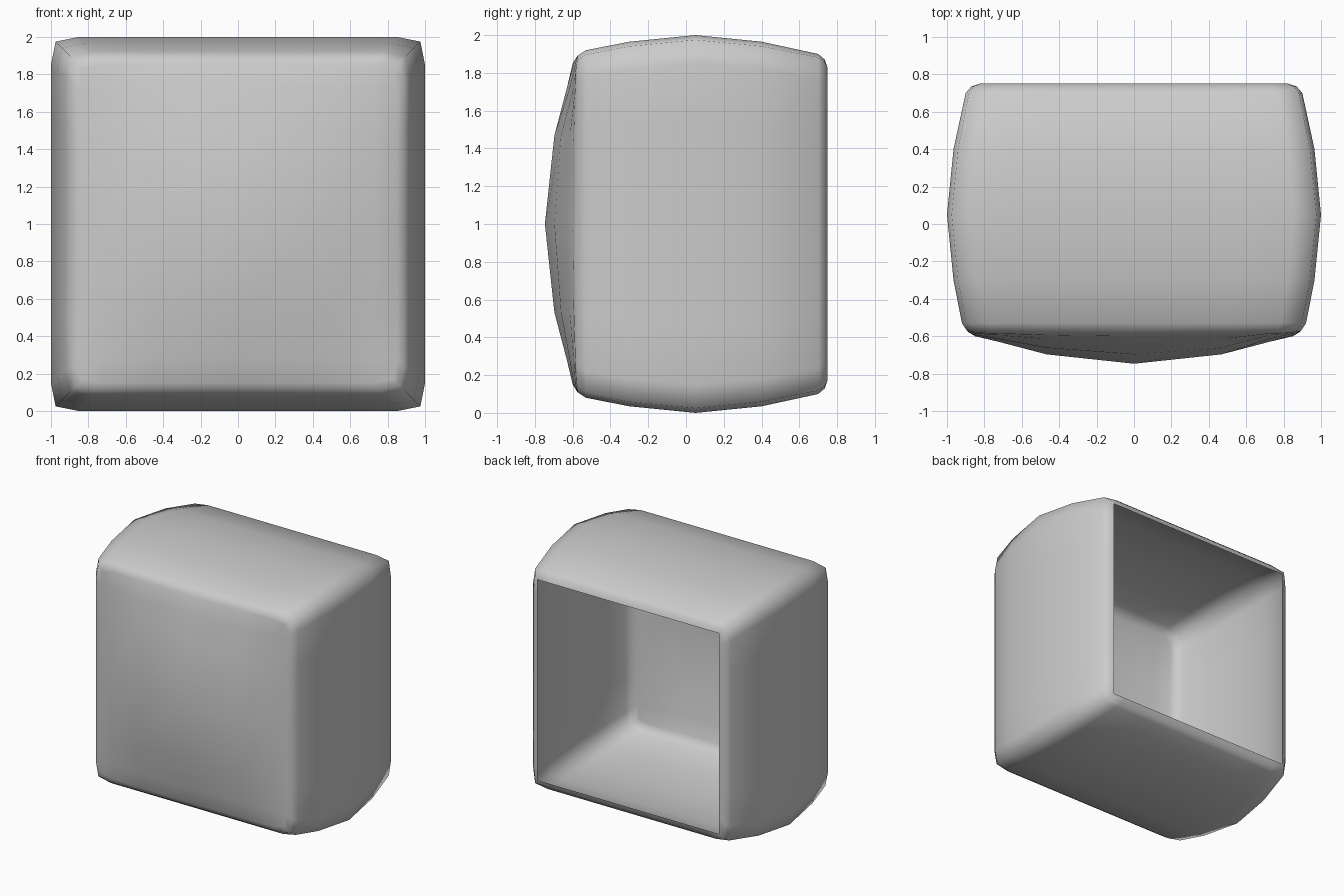
import bpy, bmesh

if "Cube" in bpy.data.objects:
    bpy.data.objects.remove(bpy.data.objects["Cube"])

T = [-1, -0.85, -0.55, 0, 0.55, 0.85, 1]      # positions across each square side
N = len(T)
# (y, half width, corner pull-in) from the front edge back to the open rim
RINGS = [(-0.575, 0.89, 0.975), (-0.53, 0.92, 0.975), (-0.3, 0.965, 0.975),
         (0.05, 1.0, 0.975), (0.4, 0.965, 0.975), (0.7, 0.90, 0.98),
         (0.735, 0.87, 0.985), (0.75, 0.825, 1.0)]
BULGE = {0: 1.0, 0.55: 0.7, 0.85: 0.3, 1: 0.12}


def square_point(i, j, half, corner):
    u, v = T[i], T[j]
    k = corner if abs(u) == 1 and abs(v) == 1 else 1
    return u * half * k, 1 + v * half * k


bm = bmesh.new()

# domed front panel
grid = {}
for i in range(N):
    for j in range(N):
        x, z = square_point(i, j, 0.85, 0.975)
        y = -0.58 - 0.167 * BULGE[abs(T[i])] * BULGE[abs(T[j])]
        grid[i, j] = bm.verts.new((x, y, z))
for i in range(N - 1):
    for j in range(N - 1):
        bm.faces.new((grid[i, j], grid[i + 1, j], grid[i + 1, j + 1], grid[i, j + 1]))

# bowed side walls, lofted from the panel border to the open back rim
m = N - 1
border = ([(i, 0) for i in range(m)] + [(m, j) for j in range(m)] +
          [(m - i, m) for i in range(m)] + [(0, m - j) for j in range(m)])
prev = [grid[p] for p in border]
for y, half, corner in RINGS:
    ring = []
    for i, j in border:
        x, z = square_point(i, j, half, corner)
        ring.append(bm.verts.new((x, y, z)))
    for k in range(len(ring)):
        n = (k + 1) % len(ring)
        bm.faces.new((prev[n], prev[k], ring[k], ring[n]))
    prev = ring

for f in bm.faces:
    f.smooth = True
bm.normal_update()

mesh = bpy.data.meshes.new("open_back_shell")
bm.to_mesh(mesh)
bm.free()
shell = bpy.data.objects.new("open_back_shell", mesh)
bpy.context.collection.objects.link(shell)
